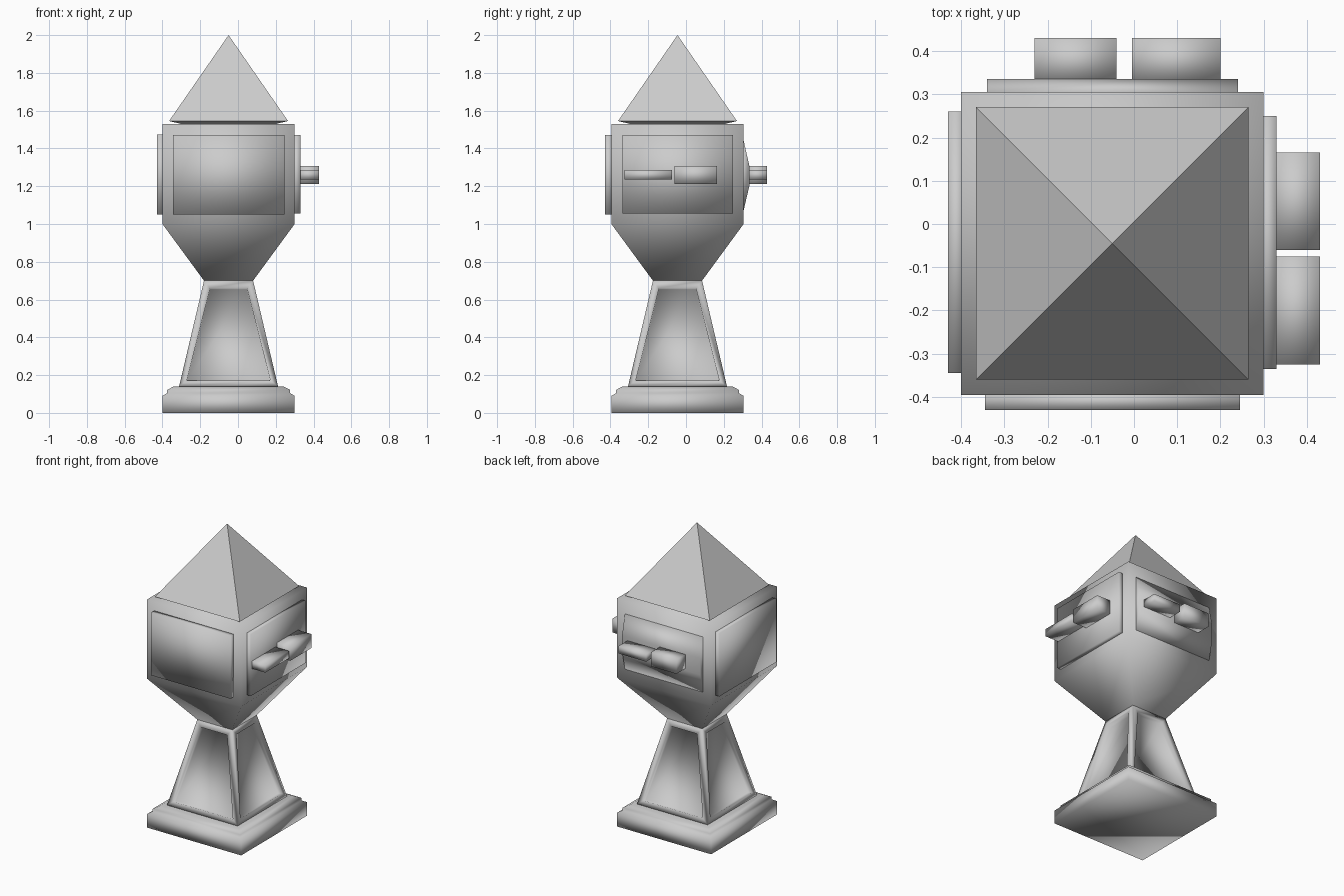
import bpy, bmesh

if "Cube" in bpy.data.objects:
    bpy.data.objects.remove(bpy.data.objects["Cube"])

CX, CY = -0.05, -0.045   # axis of the square column


def finish(name, bm, smooth=True):
    bmesh.ops.recalc_face_normals(bm, faces=bm.faces)
    mesh = bpy.data.meshes.new(name)
    bm.to_mesh(mesh)
    bm.free()
    for p in mesh.polygons:
        p.use_smooth = smooth
    obj = bpy.data.objects.new(name, mesh)
    bpy.context.collection.objects.link(obj)
    return obj


def square_loft(name, profile, inset=None, smooth=True):
    """Stack square rings from (half width, z) pairs; inset recesses the sides."""
    bm = bmesh.new()
    rings = []
    for h, z in profile:
        if h == 0:
            rings.append([bm.verts.new((CX, CY, z))])
        else:
            rings.append([bm.verts.new((CX + sx * h, CY + sy * h, z))
                          for sx, sy in ((-1, -1), (1, -1), (1, 1), (-1, 1))])
    sides = []
    for a, b in zip(rings, rings[1:]):
        for i in range(4):
            j = (i + 1) % 4
            top = [b[0]] if len(b) == 1 else [b[j], b[i]]
            sides.append(bm.faces.new([a[i], a[j]] + top))
    for ring in (rings[0], rings[-1]):
        if len(ring) == 4:
            bm.faces.new(ring)
    bmesh.ops.recalc_face_normals(bm, faces=bm.faces)
    if inset:
        bmesh.ops.inset_individual(bm, faces=sides, thickness=inset[0])
        bmesh.ops.inset_individual(bm, faces=sides, thickness=0.0, depth=-inset[1])
    return finish(name, bm, smooth)


def box(name, x, y, z, smooth=True):
    bm = bmesh.new()
    bmesh.ops.create_cube(bm, size=1)
    for v in bm.verts:
        v.co = [r[0] if c < 0 else r[1] for c, r in zip(v.co, (x, y, z))]
    return finish(name, bm, smooth)


# Stepped plinth, tapered pillar with recessed panels, head and roof
square_loft("plinth", [(0.35, 0), (0.35, 0.09), (0.325, 0.105),
                       (0.325, 0.122), (0.29, 0.14)])
square_loft("pillar", [(0.262, 0.14), (0.13, 0.70)], inset=(0.052, 0.03))
square_loft("head", [(0.13, 0.70), (0.35, 1.0), (0.35, 1.53)])
square_loft("roof", [(0.25, 1.53), (0.315, 1.545), (0, 2.0)], smooth=False)

# Raised panels on three sides of the head
box("front_panel", (-0.345, 0.245), (-0.43, -0.39), (1.05, 1.47))
box("left_panel", (-0.43, -0.39), (-0.345, 0.26), (1.05, 1.475))
box("right_panel", (0.29, 0.33), (-0.335, 0.25), (1.055, 1.47))

# Back panel slopes out to a flat band
bm = bmesh.new()
profile = [(0.30, 1.05), (0.335, 1.20), (0.335, 1.31), (0.30, 1.465)]
face = bm.faces.new([bm.verts.new((-0.34, y, z)) for y, z in profile])
ext = bmesh.ops.extrude_face_region(bm, geom=[face])
for v in ext["geom"]:
    if isinstance(v, bmesh.types.BMVert):
        v.co.x = 0.24
finish("back_panel", bm)

# Paired blocks sticking out of the right and back panels
THIN, THICK = (1.235, 1.285), (1.213, 1.307)
box("right_thin_block", (0.32, 0.43), (-0.325, -0.075), THIN)
box("right_thick_block", (0.32, 0.43), (-0.06, 0.165), THICK)
box("back_thin_block", (-0.005, 0.20), (0.325, 0.43), THIN)
box("back_thick_block", (-0.23, -0.04), (0.325, 0.43), THICK)
